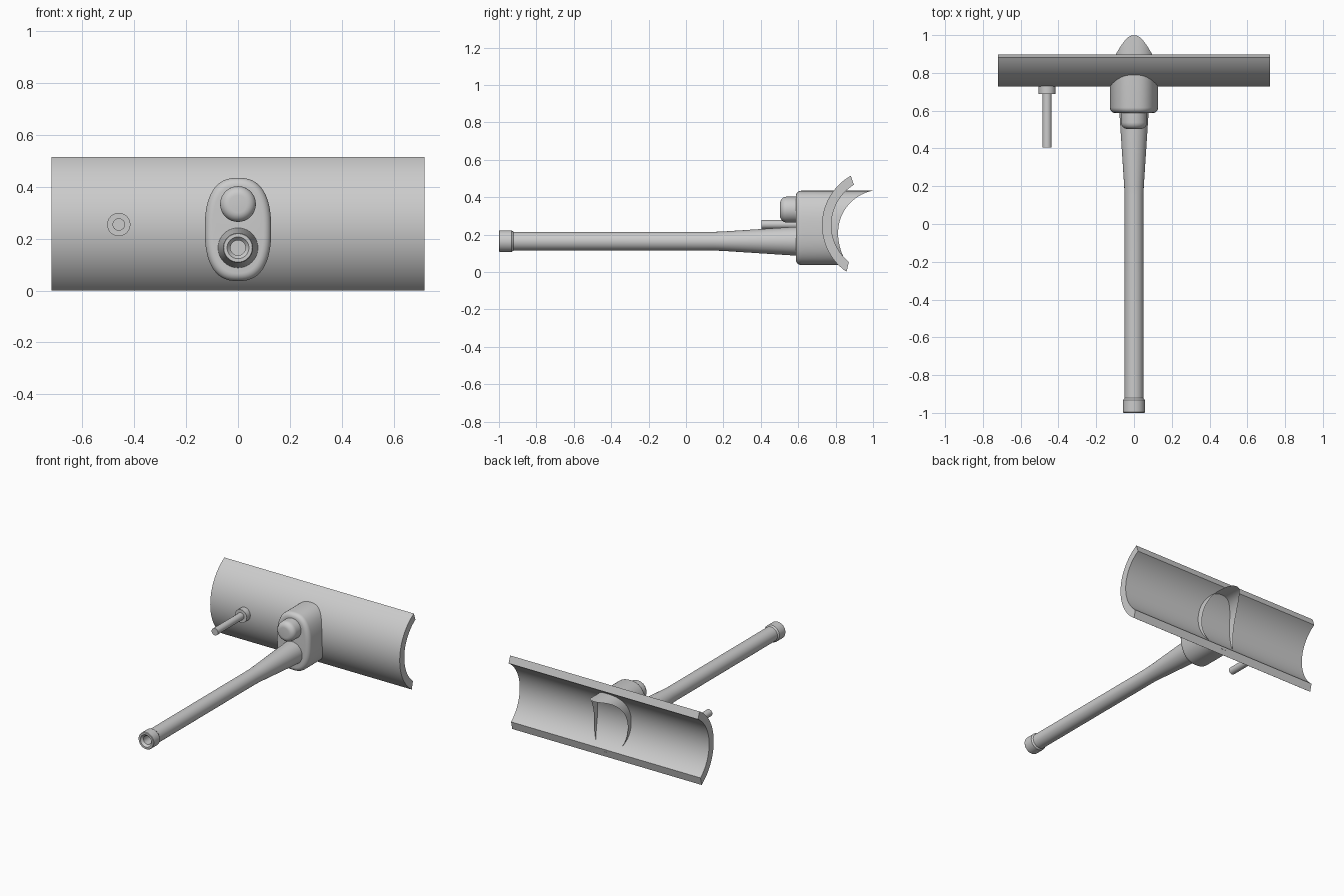
import bpy, bmesh, math

if "Cube" in bpy.data.objects:
    bpy.data.objects.remove(bpy.data.objects["Cube"])

grey = bpy.data.materials.new("steel_grey")
grey.diffuse_color = (0.6, 0.6, 0.6, 1)
grey.use_nodes = True
grey.node_tree.nodes["Principled BSDF"].inputs["Base Color"].default_value = grey.diffuse_color


def finish(name, bm, angle=35):
    """Turn a bmesh into a named, smooth shaded object."""
    mesh = bpy.data.meshes.new(name)
    bmesh.ops.recalc_face_normals(bm, faces=bm.faces)
    bm.to_mesh(mesh)
    bm.free()
    mesh.materials.append(grey)
    obj = bpy.data.objects.new(name, mesh)
    bpy.context.collection.objects.link(obj)
    bpy.ops.object.select_all(action='DESELECT')
    obj.select_set(True)
    bpy.context.view_layer.objects.active = obj
    bpy.ops.object.shade_smooth_by_angle(angle=math.radians(angle))
    return obj


def loft(bm, rings, cap_start=True, cap_end=True):
    """Skin a list of closed rings of points."""
    loops = [[bm.verts.new(p) for p in ring] for ring in rings]
    for a, b in zip(loops, loops[1:]):
        n = len(a)
        for i in range(n):
            bm.faces.new((a[i], a[(i + 1) % n], b[(i + 1) % n], b[i]))
    if cap_start:
        bm.faces.new(loops[0])
    if cap_end:
        bm.faces.new(loops[-1])


def turned(name, x, z, profile, n=40):
    """Lathe a list of (y, radius) pairs around an axis along y."""
    bm = bmesh.new()
    loft(bm, [[(x + r * math.cos(2 * math.pi * i / n), y,
                z + r * math.sin(2 * math.pi * i / n)) for i in range(n)]
              for y, r in profile])
    return finish(name, bm)


# Curved shield: a thick arc section stretched across x
CY, CZ, R_OUT, R_IN = 1.03, 0.251, 0.303, 0.253
steps = 40


def arc(radius, start, end):
    angles = [math.radians(start + (end - start) * i / steps) for i in range(steps + 1)]
    return [(CY + radius * math.cos(a), CZ + radius * math.sin(a)) for a in angles]


outer, inner = arc(R_OUT, 119.5, 235.5), arc(R_IN, 121.5, 231)
bm = bmesh.new()
grid = [[[bm.verts.new((x, y, z)) for y, z in side] for side in (outer, inner)]
        for x in (-0.72, 0.72)]
(lo, li), (ro, ri) = grid
for i in range(steps):
    for a, b in ((lo, ro), (ro, ri), (ri, li), (li, lo)):
        bm.faces.new((a[i], a[i + 1], b[i + 1], b[i]))
for i in (0, steps):
    bm.faces.new((lo[i], ro[i], ri[i], li[i]))
finish("curved_shield", bm)

# Gun housing: rounded front, open back trimmed to a curve
HZ, HW, HH, N = 0.236, 0.128, 0.199, 72


def outline(inset):
    pts = []
    for i in range(N):
        c, s = math.cos(2 * math.pi * i / N), math.sin(2 * math.pi * i / N)
        pts.append((math.copysign(abs(c) ** 0.8, c) * (HW - inset),
                    HZ + math.copysign(abs(s) ** 0.8, s) * (HH - inset)))
    return pts


def back_y(z):
    dz = z - 0.21
    r = 0.229 if dz > 0 else 0.30
    return 0.813 + r - math.sqrt(max(r * r - dz * dz, 0))


bevel = 0.03
rings = []
for k in range(7):
    t = math.pi / 2 * k / 6
    rings.append([(x, 0.587 + bevel * (1 - math.sin(t)), z)
                  for x, z in outline(bevel * (1 - math.cos(t)))])
rings.reverse()
rings = rings[::-1]
back = [(x, back_y(z), z) for x, z in outline(0)]
bm = bmesh.new()
# order from back edge to front cap
loft(bm, [back] + rings, cap_start=False)
finish("gun_housing", bm)

# Main barrel with muzzle collar and hollow bore
turned("main_barrel", 0, 0.165, [
    (-0.88, 0.029), (-0.985, 0.029), (-1.0, 0.042), (-1.0, 0.055), (-0.996, 0.058),
    (-0.932, 0.058), (-0.922, 0.05), (0.15, 0.05), (0.2, 0.052), (0.585, 0.077), (0.60, 0.077)])

# Rounded sight stub above the barrel
stub = [(0.503 + 0.035 * (1 - math.cos(t)), 0.034 + 0.035 * math.sin(t))
        for t in (math.pi / 2 * k / 6 for k in range(7))]
turned("sight_stub", 0, 0.334, stub + [(0.60, 0.069)])

# Side gun and its collar
turned("side_gun_barrel", -0.46, 0.255, [(0.405, 0.024), (0.70, 0.024)], 24)
turned("side_gun_collar", -0.46, 0.255, [(0.688, 0.045), (0.745, 0.045)], 24)
